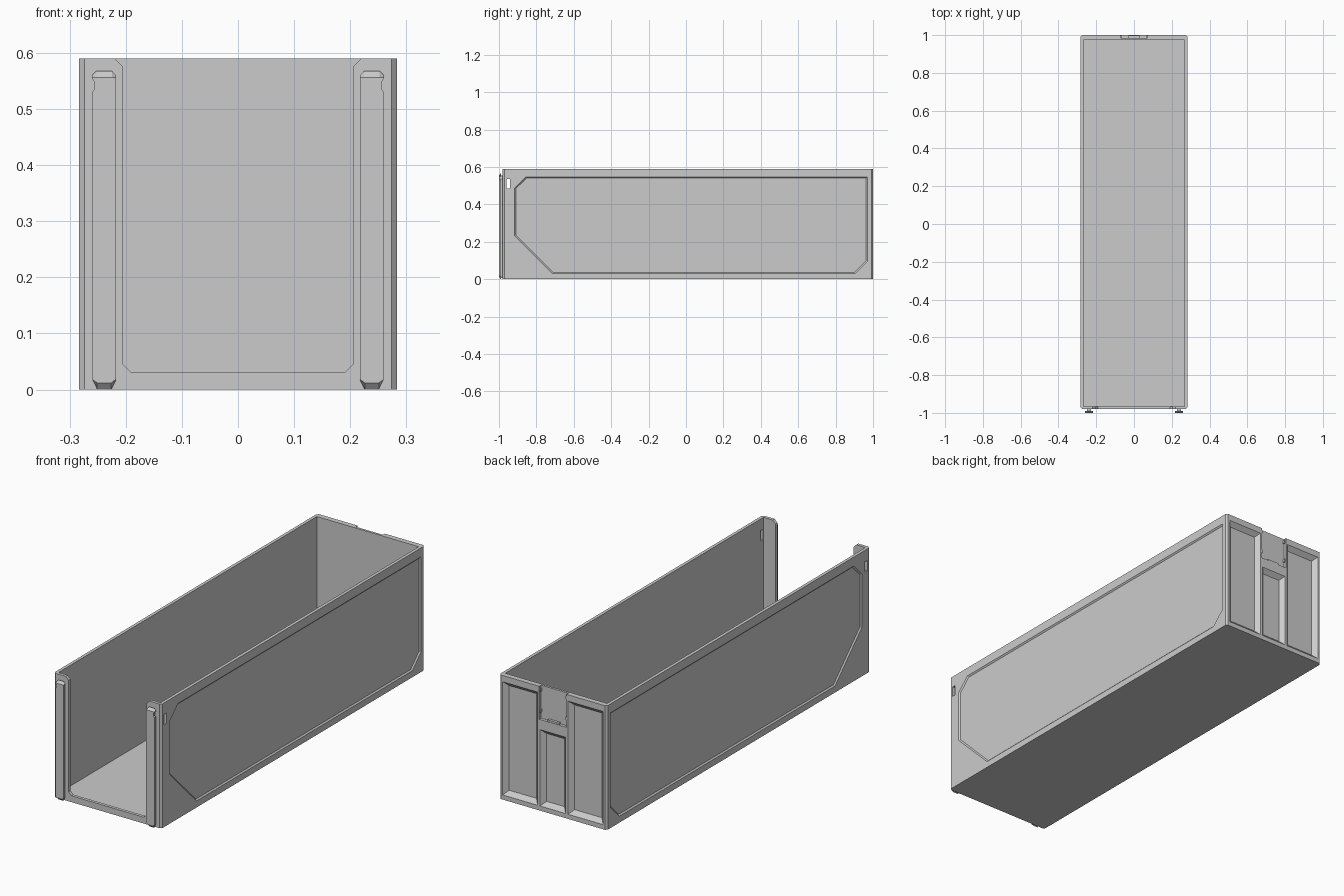
import bpy, bmesh
from mathutils import Vector

if "Cube" in bpy.data.objects:
    bpy.data.objects.remove(bpy.data.objects["Cube"])


def loft(name, rings):
    """Solid through a list of rings with equal point counts, capped at both ends."""
    bm = bmesh.new()
    vs = [[bm.verts.new(p) for p in ring] for ring in rings]
    n = len(vs[0])
    for a, b in zip(vs, vs[1:]):
        for i in range(n):
            j = (i + 1) % n
            bm.faces.new((a[i], a[j], b[j], b[i]))
    bm.faces.new(vs[0])
    bm.faces.new(vs[-1])
    bmesh.ops.recalc_face_normals(bm, faces=bm.faces)
    mesh = bpy.data.meshes.new(name)
    bm.to_mesh(mesh)
    bm.free()
    ob = bpy.data.objects.new(name, mesh)
    bpy.context.collection.objects.link(ob)
    return ob


def box(name, x0, x1, y0, y1, z0, z1):
    base = [(x0, y0), (x1, y0), (x1, y1), (x0, y1)]
    return loft(name, [[(x, y, z) for x, y in base] for z in (z0, z1)])


def inset(pts, d):
    """Offset a convex counter-clockwise outline inwards by d."""
    out = []
    for i, p in enumerate(pts):
        p, a, b = Vector(p), Vector(pts[i - 1]), Vector(pts[(i + 1) % len(pts)])
        u, v = (p - a).normalized(), (b - p).normalized()
        n1, n2 = Vector((-u.y, u.x)), Vector((-v.y, v.x))
        m = n1 + n2
        out.append(p + m * (d / (1 + n1.dot(n2))))
    return out


def cut(target, cutter):
    mod = target.modifiers.new("cut", 'BOOLEAN')
    mod.operation = 'DIFFERENCE'
    mod.solver = 'EXACT'
    mod.object = cutter
    bpy.context.view_layer.objects.active = target
    bpy.ops.object.modifier_apply(modifier=mod.name)
    bpy.data.objects.remove(cutter)


# Outer block with chamfered upright corners
W, F, B, H, C = 0.283, -0.98, 1.0, 0.59, 0.009
plan = [(-W + C, F), (W - C, F), (W, F + C), (W, B - C),
        (W - C, B), (-W + C, B), (-W, B - C), (-W, F + C)]
bin_body = loft("bin_body", [[(x, y, z) for x, y in plan] for z in (0, H)])

# Storage cavity
cut(bin_body, box("cavity", -0.268, 0.268, -0.965, 0.975, 0.016, 0.8))

# Front opening, clipped at the bottom and flared at the rim
half = [(0.19, 0.03), (0.205, 0.045), (0.205, 0.575), (0.23, 0.60)]
opening = half + [(-x, z) for x, z in reversed(half)]
cut(bin_body, loft("front_opening", [[(x, y, z) for x, z in opening] for y in (-1.1, -0.95)]))

# Recessed side panels with sloped borders, and the small slots ahead of them
panel = [(-0.715, 0.03), (0.905, 0.03), (0.97, 0.095), (0.97, 0.548),
         (-0.855, 0.548), (-0.917, 0.487), (-0.917, 0.232)]
for s in (-1, 1):
    rings = [(W + 0.006, inset(panel, -0.006)), (W - 0.006, inset(panel, 0.007))]
    cut(bin_body, loft("side_panel", [[(s * x, y, z) for y, z in r] for x, r in rings]))
    cut(bin_body, box("side_slot", s * 0.25, s * 0.30, -0.96, -0.942, 0.485, 0.535))

# Three bevelled rear pockets
for x0, x1, z1 in ((-0.264, -0.08, 0.56), (-0.067, 0.067, 0.385), (0.08, 0.264, 0.56)):
    outline = [(x0, 0.022), (x1, 0.022), (x1, z1), (x0, z1)]
    rings = [(B + 0.01, inset(outline, -0.01)), (B - 0.02, inset(outline, 0.02))]
    cut(bin_body, loft("rear_pocket", [[(x, y, z) for x, z in r] for y, r in rings]))

# Rear label recess, open at the top
cut(bin_body, box("label_recess", -0.072, 0.072, 0.986, 1.1, 0.433, 0.8))

# Retaining tabs in the label recess
box("label_bottom_tab", -0.03, 0.03, 0.985, 0.998, 0.432, 0.441)
for s, side in ((-1, "left"), (1, "right")):
    for z in (0.465, 0.565):
        box("label_" + side + "_tab", s * 0.066, s * 0.073, 0.985, 0.998, z, z + 0.015)

# T-shaped hanging rails on the front posts
rail = [(0.226, 0.0), (0.251, 0.0), (0.26, 0.018), (0.26, 0.53), (0.2555, 0.536),
        (0.2555, 0.548), (0.26, 0.554), (0.26, 0.560), (0.252, 0.568),
        (0.225, 0.568), (0.217, 0.560), (0.217, 0.018)]
for s, side in ((-1, "left"), (1, "right")):
    box(side + "_rail_stem", s * 0.227, s * 0.25, -0.992, -0.978, 0.006, 0.555)
    back = [(s * x, -0.989, z) for x, z in rail]
    # front face pulls in at the ends to give sloped tips
    front = [(s * x, -1.0, min(max(z, 0.012), 0.556)) for x, z in rail]
    loft(side + "_rail_head", [back, front])
